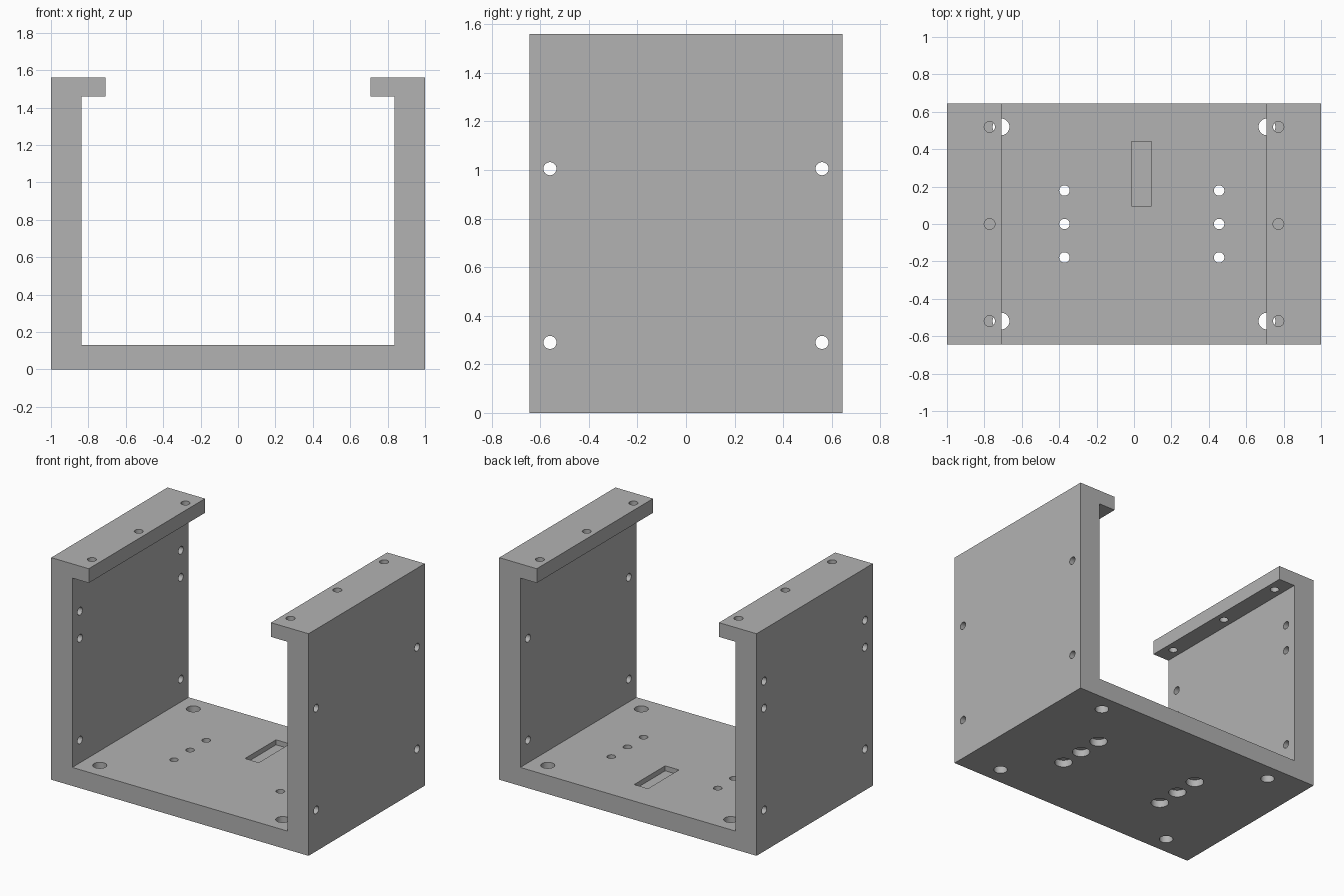
import bpy, bmesh, math
from mathutils import Matrix, Vector

if "Cube" in bpy.data.objects:
    bpy.data.objects.remove(bpy.data.objects["Cube"])

HALF_DEPTH = 0.645


def link(name, bm):
    bmesh.ops.recalc_face_normals(bm, faces=bm.faces)
    mesh = bpy.data.meshes.new(name)
    bm.to_mesh(mesh)
    bm.free()
    ob = bpy.data.objects.new(name, mesh)
    bpy.context.collection.objects.link(ob)
    return ob


def add_cylinder(bm, centre, radius, length, axis='Z'):
    rot = Matrix.Rotation(math.pi / 2, 4, 'Y') if axis == 'X' else Matrix()
    bmesh.ops.create_cone(bm, cap_ends=True, segments=32, radius1=radius, radius2=radius,
                          depth=length, matrix=Matrix.Translation(centre) @ rot)


def cut(body, bm):
    cutter = link("hole_cutter", bm)
    cutter.hide_render = True
    mod = body.modifiers.new("holes", 'BOOLEAN')
    mod.operation = 'DIFFERENCE'
    mod.solver = 'EXACT'
    mod.object = cutter
    bpy.context.view_layer.objects.active = body
    bpy.ops.object.modifier_apply(modifier=mod.name)
    bpy.data.objects.remove(cutter)


# Bracket body: U profile with inward lips, extruded along y
half = [(1, 0), (1, 1.56), (0.708, 1.56), (0.708, 1.46), (0.836, 1.46), (0.836, 0.13)]
profile = half + [(-x, z) for x, z in reversed(half)]
bm = bmesh.new()
face = bm.faces.new([bm.verts.new((x, -HALF_DEPTH, z)) for x, z in profile])
ext = bmesh.ops.extrude_face_region(bm, geom=[face])
bmesh.ops.translate(bm, vec=Vector((0, 2 * HALF_DEPTH, 0)),
                    verts=[v for v in ext["geom"] if isinstance(v, bmesh.types.BMVert)])
body = link("bracket_body", bm)

# Through holes
bm = bmesh.new()
for side in (-1, 1):
    # wall holes, with one extra pair on the left wall
    for z in (0.29, 1.005, 1.195) if side < 0 else (0.29, 1.005):
        for y in (-0.56, 0.56):
            add_cylinder(bm, (side * 0.92, y, z), 0.027, 0.4, 'X')
    # lip holes
    for y in (-0.519, 0, 0.519):
        add_cylinder(bm, (side * 0.772, y, 1.51), 0.029, 0.2)
    # floor corner holes
    for y in (-0.519, 0.519):
        add_cylinder(bm, (side * 0.711, y, 0.065), 0.045, 0.3)
# floor screw holes
screws = [(x, y) for x in (-0.372, 0.455) for y in (-0.179, 0, 0.179)]
for x, y in screws:
    add_cylinder(bm, (x, y, 0.065), 0.028, 0.3)
cut(body, bm)

# Counterbores under the floor and blind pocket on top of it
bm = bmesh.new()
for x, y in screws:
    add_cylinder(bm, (x, y, 0), 0.058, 0.1)
bmesh.ops.create_cube(bm, size=1, matrix=Matrix.Translation((0.041, 0.268, 0.145))
                      @ Matrix.Diagonal((0.107, 0.344, 0.1, 1)))
cut(body, bm)

# Single grey material
grey = bpy.data.materials.new("plain grey")
grey.diffuse_color = (0.448, 0.448, 0.448, 1)
grey.use_nodes = True
grey.node_tree.nodes["Principled BSDF"].inputs["Base Color"].default_value = grey.diffuse_color
body.data.materials.clear()
body.data.materials.append(grey)

# Smooth hole walls, crisp edges
body.select_set(True)
bpy.context.view_layer.objects.active = body
bpy.ops.object.shade_smooth_by_angle(angle=math.radians(30))
